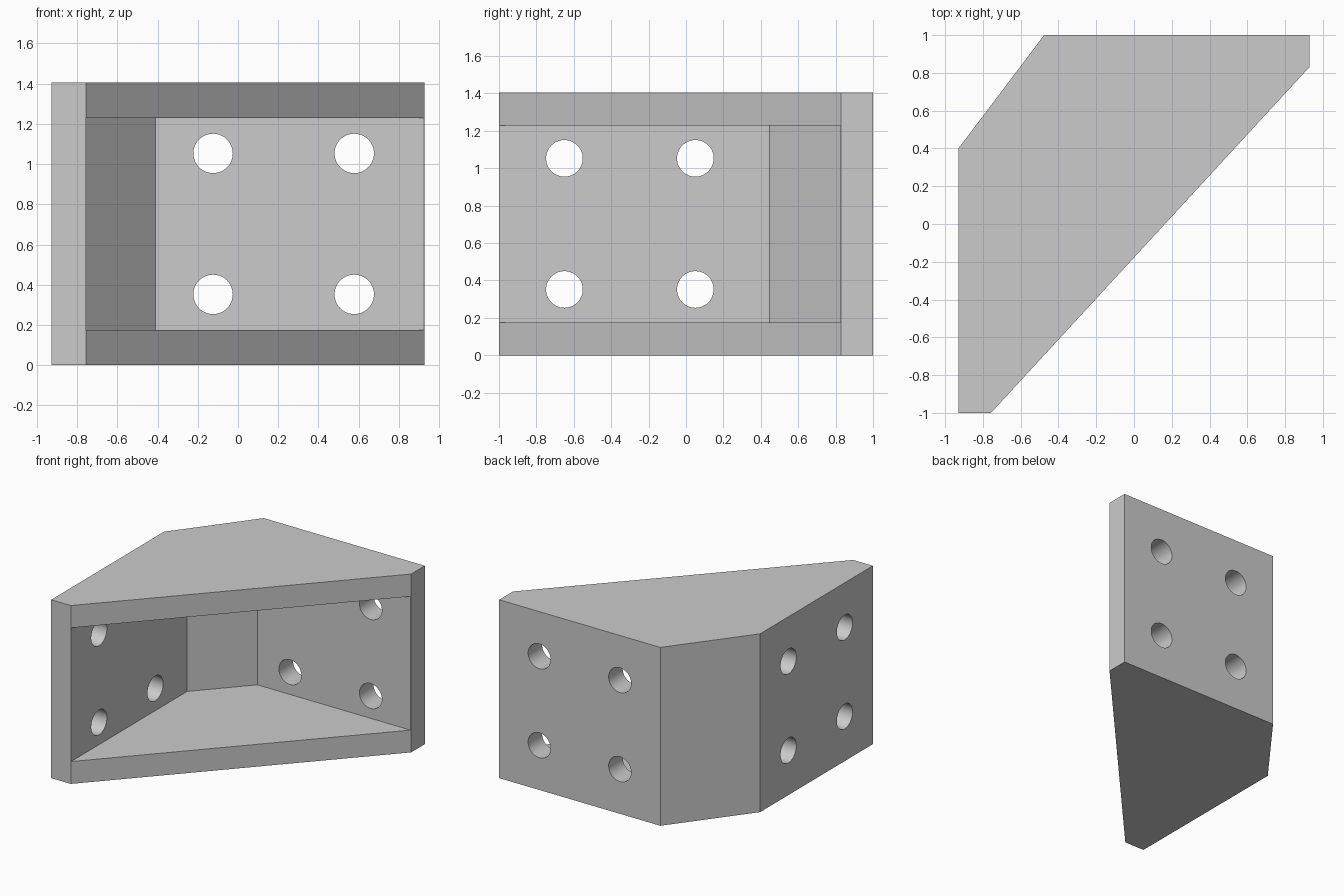
import bpy, bmesh, math
from mathutils import Matrix

cube = bpy.data.objects.get("Cube")
if cube:
    bpy.data.objects.remove(cube, do_unlink=True)

HEIGHT = 1.405
WALL = 0.176

grey = bpy.data.materials.new("light grey")
grey.use_nodes = True
grey.diffuse_color = (0.6, 0.6, 0.6, 1)
grey.node_tree.nodes["Principled BSDF"].inputs["Base Color"].default_value = (0.6, 0.6, 0.6, 1)


def finish(name, bm):
    bmesh.ops.recalc_face_normals(bm, faces=bm.faces)
    mesh = bpy.data.meshes.new(name)
    bm.to_mesh(mesh)
    bm.free()
    mesh.materials.append(grey)
    obj = bpy.data.objects.new(name, mesh)
    bpy.context.collection.objects.link(obj)
    return obj


def prism(name, outline, bottom, top):
    bm = bmesh.new()
    base = bm.faces.new([bm.verts.new((x, y, bottom)) for x, y in outline])
    side = bmesh.ops.extrude_face_region(bm, geom=[base])["geom"]
    verts = [v for v in side if isinstance(v, bmesh.types.BMVert)]
    bmesh.ops.translate(bm, verts=verts, vec=(0, 0, top - bottom))
    return finish(name, bm)


def cut(body, cutter):
    mod = body.modifiers.new(cutter.name, "BOOLEAN")
    mod.operation = "DIFFERENCE"
    mod.solver = "EXACT"
    mod.object = cutter
    bpy.context.view_layer.objects.active = body
    bpy.ops.object.modifier_apply(modifier=mod.name)
    bpy.data.objects.remove(cutter, do_unlink=True)


# Solid bracket body with a chamfered outer corner and a diagonal open side
bracket = prism("corner_bracket", [(-0.928, -1), (-0.757, -1), (0.928, 0.83),
                                   (0.928, 1), (-0.476, 1), (-0.928, 0.402)], 0, HEIGHT)

# Hollow inside, open towards the diagonal
cut(bracket, prism("cavity_cutter", [(-0.756, -1.2), (1.2, -1.2), (1.2, 0.826),
                                     (-0.41, 0.826), (-0.756, 0.446)], WALL, HEIGHT - WALL))

# Four bolt holes through the back wall and four through the side wall
bm = bmesh.new()
for z in (0.352, 1.053):
    back = [Matrix.Translation((x, 0.95, z)) @ Matrix.Rotation(math.pi / 2, 4, "X")
            for x in (-0.124, 0.578)]
    side = [Matrix.Translation((-0.88, y, z)) @ Matrix.Rotation(math.pi / 2, 4, "Y")
            for y in (-0.65, 0.05)]
    for matrix in back + side:
        bmesh.ops.create_cone(bm, cap_ends=True, segments=48, radius1=0.098,
                              radius2=0.098, depth=0.4, matrix=matrix)
cut(bracket, finish("bolt_hole_cutter", bm))

# Smooth hole walls, crisp edges elsewhere
bpy.ops.object.select_all(action="DESELECT")
bracket.select_set(True)
bpy.context.view_layer.objects.active = bracket
bpy.ops.object.shade_smooth_by_angle(angle=math.radians(30))
